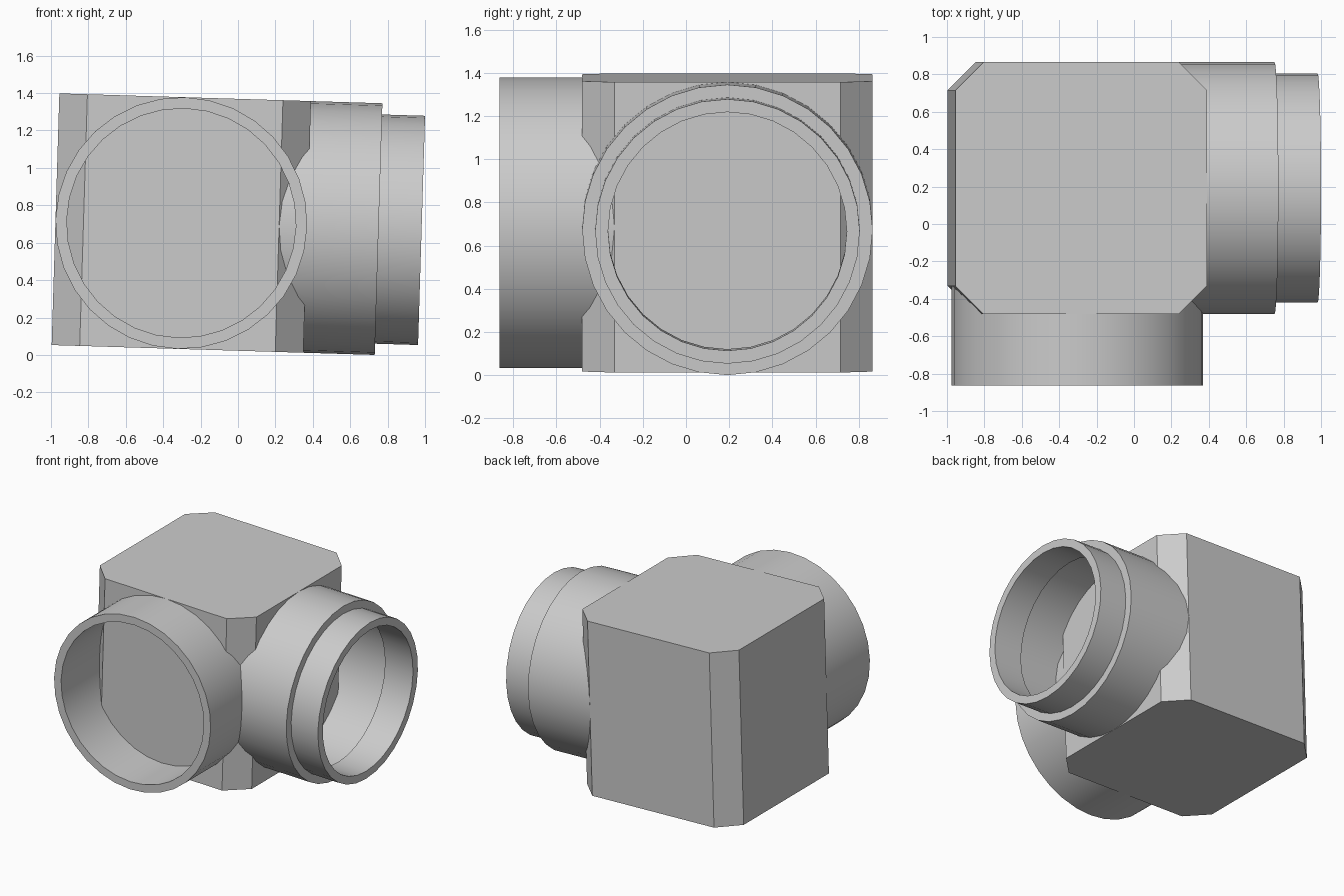
import bpy, bmesh, math
from mathutils import Matrix

if "Cube" in bpy.data.objects:
    bpy.data.objects.remove(bpy.data.objects["Cube"], do_unlink=True)

HALF = 0.673          # half width of the body, also radius of the ports
WALL = 0.06           # pipe wall thickness
CHAMFER = 0.15
SEGMENTS = 32
TILT = Matrix.Translation((-0.303, 0.192, 0.705)) @ Matrix.Rotation(math.radians(1.75), 4, 'Y')

grey = bpy.data.materials.new("plain grey")
grey.use_nodes = True
colour = (0.6, 0.6, 0.6, 1)
grey.diffuse_color = colour
grey.node_tree.nodes["Principled BSDF"].inputs["Base Color"].default_value = colour


def finish(name, bm, direction=Matrix()):
    bmesh.ops.recalc_face_normals(bm, faces=bm.faces)
    mesh = bpy.data.meshes.new(name)
    bm.to_mesh(mesh)
    bm.free()
    mesh.materials.append(grey)
    obj = bpy.data.objects.new(name, mesh)
    bpy.context.collection.objects.link(obj)
    obj.matrix_world = TILT @ direction
    return obj


def port(name, profile, direction):
    """Revolve a closed (distance, radius) profile around the x axis."""
    bm = bmesh.new()
    rings = []
    for i in range(SEGMENTS):
        a = 2 * math.pi * i / SEGMENTS
        rings.append([bm.verts.new((d, r * math.cos(a), r * math.sin(a))) for d, r in profile])
    n = len(profile)
    for i, ring in enumerate(rings):
        after = rings[(i + 1) % SEGMENTS]
        for j in range(n):
            k = (j + 1) % n
            bm.faces.new((ring[j], ring[k], after[k], after[j]))
    obj = finish(name, bm, direction)
    bpy.ops.object.select_all(action='DESELECT')
    obj.select_set(True)
    bpy.context.view_layer.objects.active = obj
    bpy.ops.object.shade_smooth_by_angle(angle=math.radians(30))


# Body: cube with chamfered upright edges
bm = bmesh.new()
bmesh.ops.create_cube(bm, size=2 * HALF)
upright = [e for e in bm.edges if abs(e.verts[0].co.z - e.verts[1].co.z) > HALF]
bmesh.ops.bevel(bm, geom=upright, offset=CHAMFER, offset_type='OFFSET',
                segments=1, affect='EDGES')
finish("body", bm)

# Inner ends start just inside the body face, covering the chamfers
start = HALF - CHAMFER
outer, inner, lip = HALF, HALF - WALL, HALF - 2 * WALL

# Plain front port
port("front_port",
     [(start, outer), (1.055, outer), (1.055, inner), (start, inner)],
     Matrix.Rotation(-math.pi / 2, 4, 'Z'))

# Stepped side port with a narrower end collar
port("left_port",
     [(start, outer), (1.055, outer), (1.055, inner), (1.285, inner),
      (1.285, lip), (1.045, lip), (1.045, inner), (start, inner)],
     Matrix())
